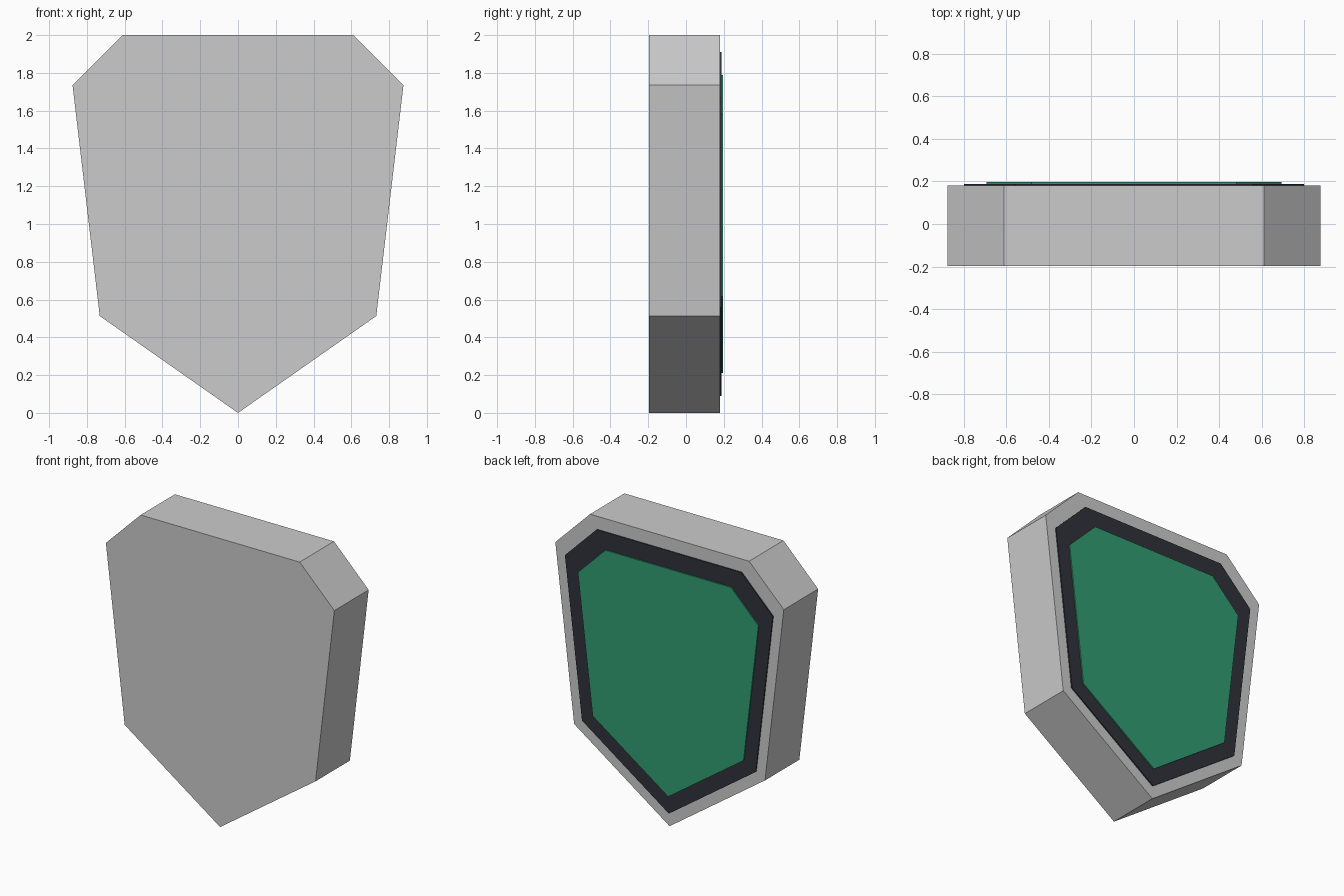
import bpy, bmesh

if "Cube" in bpy.data.objects:
    bpy.data.objects.remove(bpy.data.objects["Cube"])

# Right half of the shield outline (x, z), mirrored to the left
HALF = [(0, 0), (0.732, 0.513), (0.876, 1.735), (0.61, 2.0)]
OUTLINE = HALF + [(-x, z) for x, z in reversed(HALF[1:])]


def shield_slab(name, scale, y0, y1, color=None):
    """Extrude the outline, scaled about its centre, from y0 to y1."""
    bm = bmesh.new()
    verts = [bm.verts.new((x * scale, y0, 1 + (z - 1) * scale)) for x, z in OUTLINE]
    face = bm.faces.new(verts)
    ext = bmesh.ops.extrude_face_region(bm, geom=[face], use_keep_orig=True)
    moved = [g for g in ext["geom"] if isinstance(g, bmesh.types.BMVert)]
    bmesh.ops.translate(bm, verts=moved, vec=(0, y1 - y0, 0))
    bmesh.ops.recalc_face_normals(bm, faces=bm.faces)
    mesh = bpy.data.meshes.new(name)
    bm.to_mesh(mesh)
    bm.free()
    obj = bpy.data.objects.new(name, mesh)
    bpy.context.collection.objects.link(obj)
    if color:
        mat = bpy.data.materials.new(name + "_colour")
        mat.diffuse_color = color
        mat.use_nodes = True
        mat.node_tree.nodes["Principled BSDF"].inputs["Base Color"].default_value = mat.diffuse_color
        mesh.materials.append(mat)
    return obj


# Thick grey body, then two thin layers stacked on the back
shield_slab("shield_body", 1.0, -0.196, 0.18)
shield_slab("dark_border", 0.91, 0.18, 0.188, (0.028, 0.032, 0.042, 1))
shield_slab("green_panel", 0.79, 0.188, 0.196, (0.03, 0.33, 0.17, 1))
